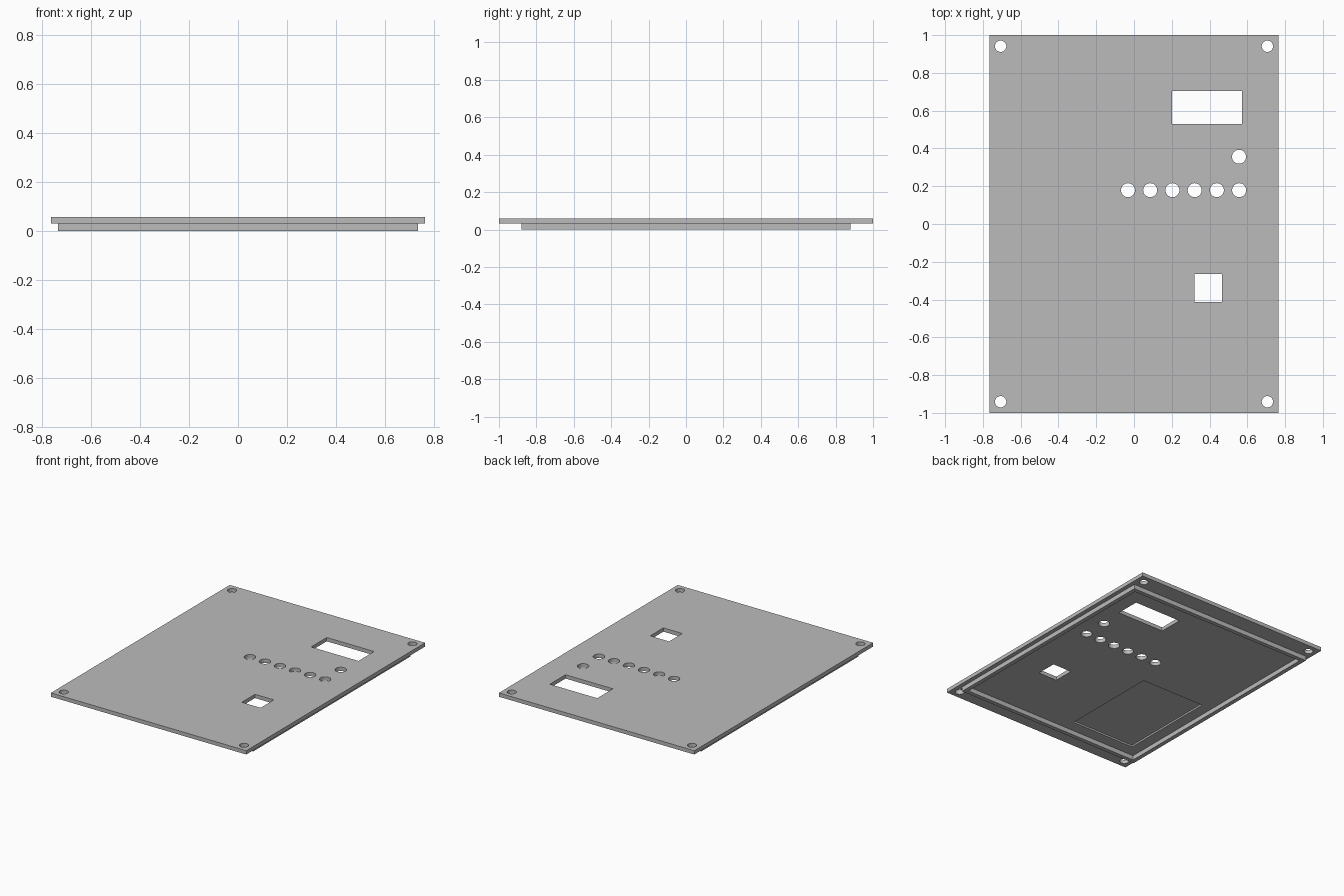
import bpy

if "Cube" in bpy.data.objects:
    bpy.data.objects.remove(bpy.data.objects["Cube"], do_unlink=True)

TOP, SPLIT = 0.059, 0.032          # panel top, and where panel meets lip
LOW, HIGH = -0.1, 0.2              # reach of through cutters

grey = bpy.data.materials.new("grey plastic")
grey.use_nodes = True
grey.diffuse_color = (0.5, 0.5, 0.5, 1)
shader = next(n for n in grey.node_tree.nodes if n.type == 'BSDF_PRINCIPLED')
shader.inputs["Base Color"].default_value = grey.diffuse_color


def box(name, x0, x1, y0, y1, z0, z1):
    bpy.ops.mesh.primitive_cube_add(
        size=1, location=((x0 + x1) / 2, (y0 + y1) / 2, (z0 + z1) / 2))
    ob = bpy.context.object
    ob.name = name
    ob.scale = (x1 - x0, y1 - y0, z1 - z0)
    bpy.ops.object.transform_apply(location=True, rotation=False, scale=True)
    ob.data.materials.append(grey)
    return ob


def drill(x, y, radius):
    bpy.ops.mesh.primitive_cylinder_add(
        vertices=32, radius=radius, depth=HIGH - LOW,
        location=(x, y, (LOW + HIGH) / 2))
    bpy.context.object.data.materials.append(grey)
    return bpy.context.object


def cut(target, cutters):
    bpy.context.view_layer.objects.active = target
    for cutter in cutters:
        mod = target.modifiers.new("cut", 'BOOLEAN')
        mod.operation = 'DIFFERENCE'
        mod.solver = 'EXACT'
        mod.object = cutter
        bpy.ops.object.modifier_apply(modifier=mod.name)
        bpy.data.objects.remove(cutter, do_unlink=True)


# Flat front panel
panel = box("panel", -0.765, 0.765, -1, 1, SPLIT, TOP)

# Screw holes in the corners, a row of six round holes and one above its end
cutters = [drill(sx * 0.706, sy * 0.941, 0.03) for sx in (-1, 1) for sy in (-1, 1)]
cutters += [drill(-0.032 + i * 0.1177, 0.179, 0.037) for i in range(6)]
cutters.append(drill(0.556, 0.356, 0.037))

# Display window, square opening, and shallow pocket in the underside
cutters.append(box("window_cutter", 0.202, 0.573, 0.529, 0.704, LOW, HIGH))
cutters.append(box("square_cutter", 0.319, 0.467, -0.414, -0.266, LOW, HIGH))
cutters.append(box("pocket_cutter", -0.625, -0.125, -0.765, -0.05, LOW, SPLIT + 0.012))
cut(panel, cutters)

# Locating lip under the panel: a thin rectangular frame
lip = box("lip", -0.735, 0.735, -0.88, 0.88, 0, SPLIT)
cut(lip, [box("lip_cutter", -0.705, 0.705, -0.85, 0.85, LOW, HIGH)])

# Smooth hole walls, keep edges sharp
bpy.ops.object.select_all(action='DESELECT')
panel.select_set(True)
bpy.context.view_layer.objects.active = panel
bpy.ops.object.shade_smooth_by_angle()
